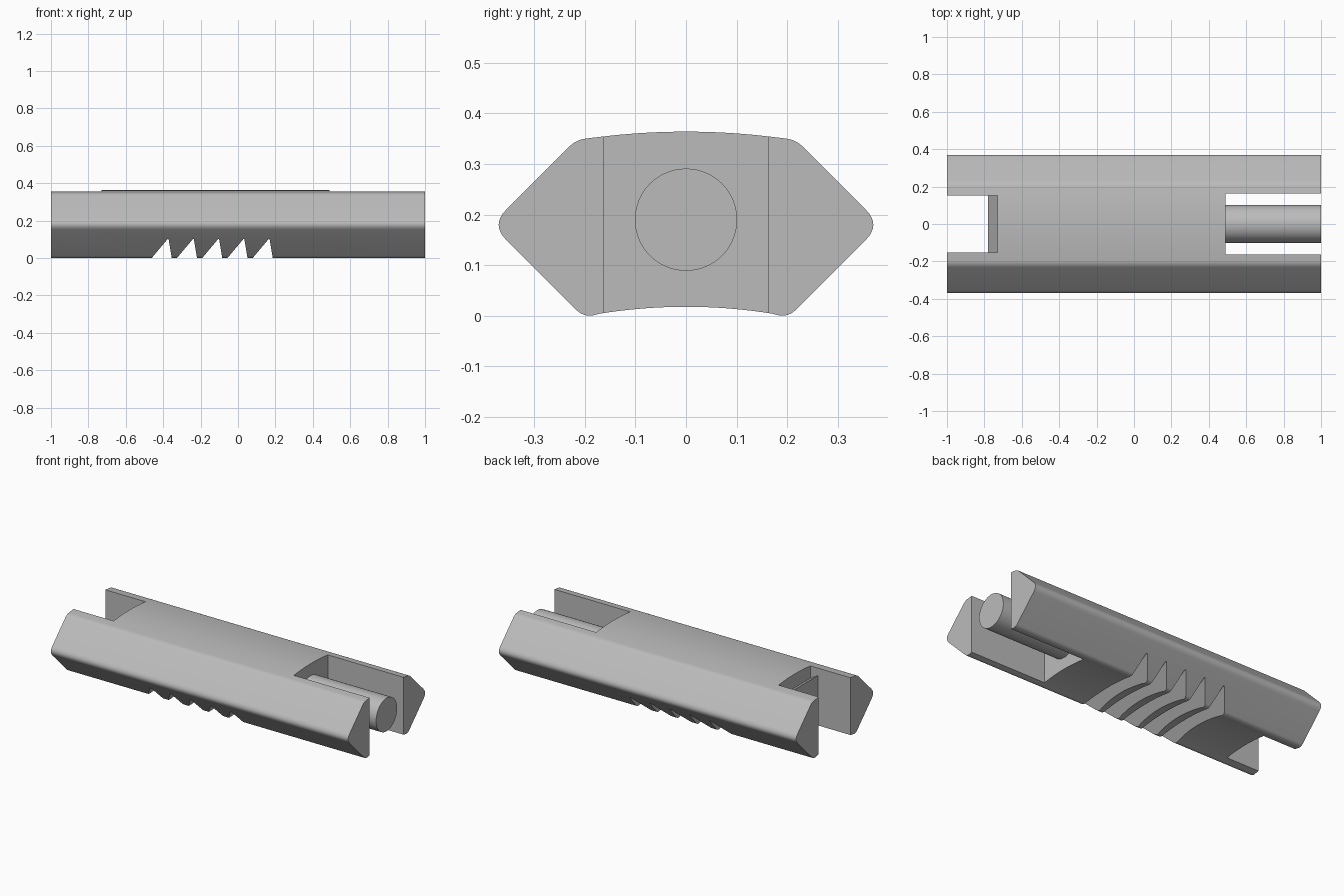
import bpy
import bmesh
from mathutils import Vector

if "Cube" in bpy.data.objects:
    bpy.data.objects.remove(bpy.data.objects["Cube"])

# Single grey finish
grey = bpy.data.materials.new("plain grey")
grey.use_nodes = True
colour = (0.5, 0.5, 0.5, 1)
grey.diffuse_color = colour
grey.node_tree.nodes["Principled BSDF"].inputs["Base Color"].default_value = colour


def prism(name, outline, sweep):
    """Extrude a closed 3D outline along the sweep vector."""
    bm = bmesh.new()
    face = bm.faces.new([bm.verts.new(p) for p in outline])
    new = bmesh.ops.extrude_face_region(bm, geom=[face])["geom"]
    moved = [v for v in new if isinstance(v, bmesh.types.BMVert)]
    bmesh.ops.translate(bm, verts=moved, vec=sweep)
    bmesh.ops.recalc_face_normals(bm, faces=bm.faces)
    mesh = bpy.data.meshes.new(name)
    bm.to_mesh(mesh)
    bm.free()
    obj = bpy.data.objects.new(name, mesh)
    bpy.context.collection.objects.link(obj)
    mesh.materials.append(grey)
    return obj


def rounded(before, corner, after, cut, steps=8):
    """Points of a curve that rounds off a corner."""
    before, corner, after = Vector(before), Vector(corner), Vector(after)
    a = corner + (before - corner).normalized() * cut
    b = corner + (after - corner).normalized() * cut
    return [a.lerp(corner, t).lerp(corner.lerp(b, t), t)
            for t in (i / steps for i in range(steps + 1))]


def select_only(obj):
    bpy.ops.object.select_all(action="DESELECT")
    obj.select_set(True)
    bpy.context.view_layer.objects.active = obj


def carve(target, cutter):
    cutter.hide_render = True
    mod = target.modifiers.new("cut", "BOOLEAN")
    mod.operation = "DIFFERENCE"
    mod.solver = "EXACT"
    mod.object = cutter
    select_only(target)
    bpy.ops.object.modifier_apply(modifier=mod.name)
    bpy.data.objects.remove(cutter)


# Body cross-section: concave underside, rounded sides, gently crowned top
low, side, high = (0.203, -0.002), (0.385, 0.18), (0.217, 0.348)
half = [Vector((0.19 * i / 10, 0.018 - 0.017 * (i / 10) ** 2)) for i in range(10)]
half += rounded((0.15, 0.006), low, side, 0.02)
half += rounded(low, side, high, 0.042)
half += rounded(side, high, (0.15, 0.356), 0.02)
half += [Vector((0.19 * i / 10, 0.364 - 0.013 * (i / 10) ** 2)) for i in range(9, -1, -1)]
section = half + [Vector((-p.x, p.y)) for p in half[-2:0:-1]]
body = prism("body", [(-1, p.x, p.y) for p in section], (2, 0, 0))


def cut_across(outline, half_width):
    """Cut an x-z outline through the body along y."""
    points = [(x, -half_width, z) for x, z in outline]
    carve(body, prism("cutter", points, (0, 2 * half_width, 0)))


# Slot around the pin
cut_across([(0.49, -0.1), (1.1, -0.1), (1.1, 0.5), (0.49, 0.5)], 0.163)

# Open slot at the other end, with a small raised lip below its top edge
cut_across([(-1.1, -0.1), (-0.78, -0.1), (-0.78, 0.31), (-0.73, 0.28),
            (-0.73, 0.5), (-1.1, 0.5)], 0.153)

# Row of saw-tooth grip notches on the underside
for i in range(5):
    x = -0.355 + 0.135 * i
    cut_across([(x - 0.123, -0.02), (x + 0.004, -0.02),
                (x - 0.016, 0.1), (x - 0.022, 0.1)], 0.5)

# Round pin inside the slot
bpy.ops.mesh.primitive_cylinder_add(vertices=64, radius=0.101, depth=0.515,
                                    location=(0.7425, 0, 0.19),
                                    rotation=(0, 1.5707963, 0))
pin = bpy.context.object
pin.name = "pin"
pin.data.materials.append(grey)

for obj in (body, pin):
    select_only(obj)
    bpy.ops.object.shade_smooth_by_angle(angle=0.5)
